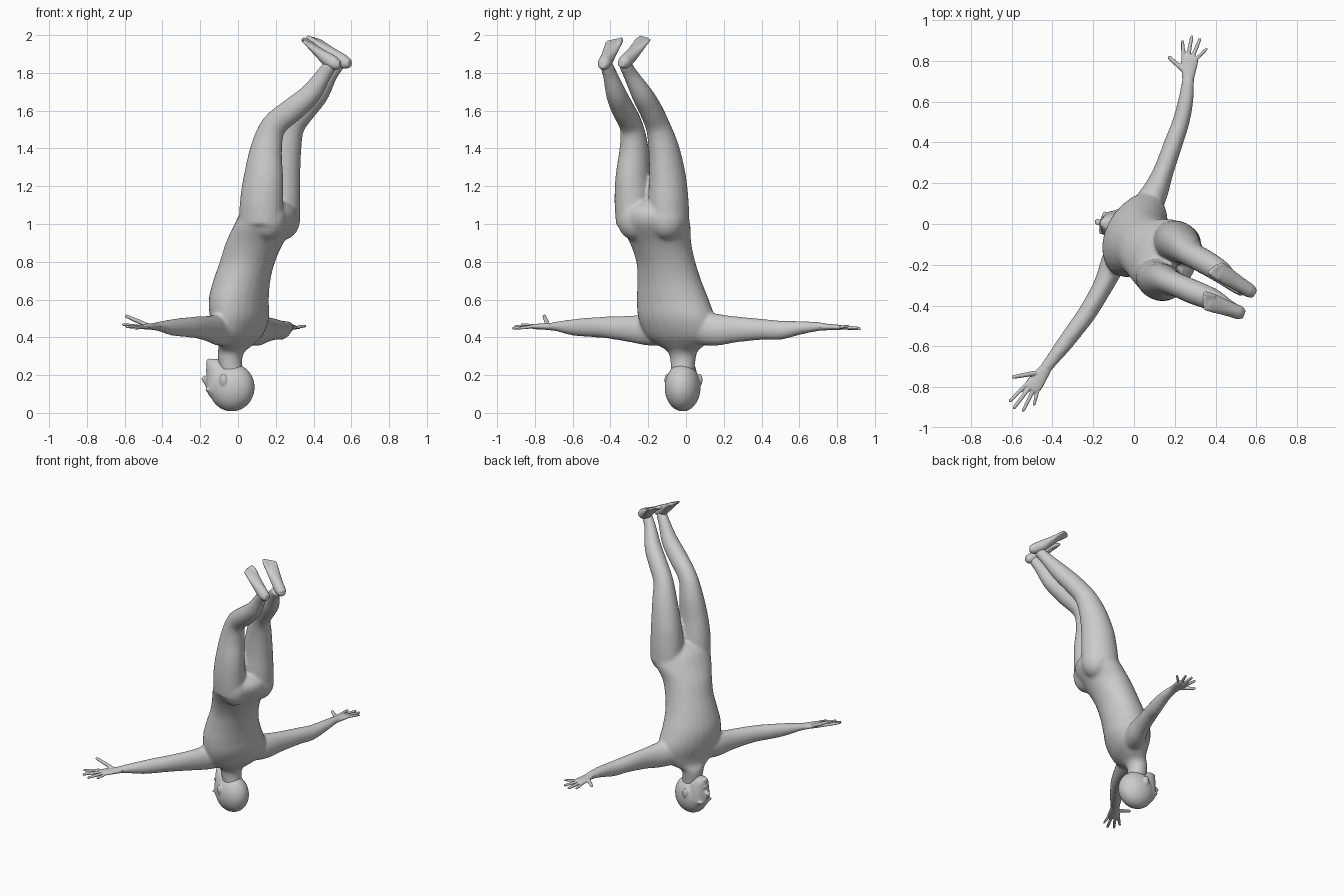
import bpy, bmesh, math
from mathutils import Vector, Matrix

UP = Vector((0, 0, 1))
SIDE = Vector((.44, .9, 0)).normalized()      # body's right-to-left axis


def spline(rows, steps=4):
    """Catmull-Rom resampling of rows of numbers."""
    rows = [Vector(r) for r in rows]
    out = []
    for i in range(len(rows) - 1):
        a, b, c, d = rows[max(i - 1, 0)], rows[i], rows[i + 1], rows[min(i + 2, len(rows) - 1)]
        for k in range(steps):
            t = k / steps
            out.append(.5 * (2 * b + (c - a) * t + (2 * a - 5 * b + 4 * c - d) * t * t
                             + (3 * b - a - 3 * c + d) * t ** 3))
    return out + [rows[-1]]


def tube(bm, rows, side, flat=False, n=24):
    """Loft ellipses; each row is x, y, z, half width along side, half depth."""
    rows = spline(rows)
    rings = []
    for i, r in enumerate(rows):
        tan = (rows[min(i + 1, len(rows) - 1)] - rows[max(i - 1, 0)])[:3]
        tan = UP if flat else Vector(tan).normalized()
        s = (side - tan * side.dot(tan)).normalized()
        d = tan.cross(s)
        c = Vector(r[:3])
        rings.append([bm.verts.new(c + s * r[3] * math.cos(a) + d * r[4] * math.sin(a))
                      for a in (2 * math.pi * k / n for k in range(n))])
    for p, q in zip(rings, rings[1:]):
        for k in range(n):
            bm.faces.new((p[k], p[k - 1], q[k - 1], q[k]))
    bm.faces.new(rings[0])
    bm.faces.new(rings[-1])


def ball(bm, c, r, yaw=0):
    m = Matrix.Translation(c) @ Matrix.Rotation(yaw, 4, 'Z') @ Matrix.Diagonal((*r, 1))
    bmesh.ops.create_uvsphere(bm, u_segments=32, v_segments=20, radius=1, matrix=m)


def digit(bm, a, b, r):
    """Finger or toe with a rounded tip."""
    a, b = Vector(a), Vector(b)
    tip = b - (b - a).normalized() * r * .8
    side = UP if abs((b - a).normalized().z) < .8 else SIDE
    tube(bm, [(*a, r, r), (*a.lerp(tip, .5), r * 1.02, r * 1.02), (*tip, r * .85, r * .85)], side, n=12)
    ball(bm, tip, (r * .85,) * 3)


def fuse(name, bm, voxel, smooth):
    """Merge overlapping parts into one skin."""
    bmesh.ops.recalc_face_normals(bm, faces=bm.faces[:])
    me = bpy.data.meshes.new(name)
    bm.to_mesh(me)
    bm.free()
    ob = bpy.data.objects.new(name, me)
    bpy.context.collection.objects.link(ob)
    m = ob.modifiers.new("fuse", 'REMESH')
    m.mode = 'VOXEL'
    m.voxel_size = voxel
    m.use_smooth_shade = True
    s = ob.modifiers.new("soften", 'SMOOTH')
    s.factor = .5
    s.iterations = smooth


# torso and neck
body = bmesh.new()
tube(body, [(-.03, -.018, .2, .06, .06), (-.042, -.016, .28, .068, .063),
            (-.035, -.018, .325, .082, .07), (-.012, -.025, .36, .135, .08),
            (.005, -.035, .41, .19, .105), (.008, -.05, .5, .215, .138),
            (.004, -.07, .6, .2, .148), (.02, -.088, .7, .175, .145),
            (.05, -.107, .8, .16, .143), (.088, -.135, .9, .166, .15),
            (.145, -.165, 1.0, .195, .155), (.165, -.18, 1.07, .18, .135),
            (.17, -.185, 1.12, .1, .08)], SIDE, flat=True)
# buttocks
ball(body, (.235, -.1, 1.03), (.095, .1, .115))
ball(body, (.16, -.275, 1.03), (.095, .09, .115))
# legs
tube(body, [(.21, -.085, 1.0, .1, .12), (.215, -.093, 1.12, .104, .118),
            (.225, -.098, 1.25, .095, .108), (.25, -.118, 1.4, .08, .088),
            (.285, -.15, 1.52, .063, .071), (.355, -.19, 1.61, .06, .065),
            (.425, -.235, 1.69, .055, .058), (.487, -.293, 1.79, .038, .042),
            (.535, -.325, 1.85, .034, .036)], SIDE)
tube(body, [(.12, -.27, 1.0, .095, .12), (.125, -.275, 1.12, .1, .118),
            (.135, -.28, 1.25, .09, .108), (.15, -.275, 1.4, .075, .086),
            (.19, -.29, 1.52, .06, .069), (.295, -.335, 1.61, .06, .064),
            (.385, -.37, 1.69, .054, .056), (.453, -.402, 1.79, .038, .042),
            (.495, -.425, 1.85, .034, .036)], SIDE)
# arms
tube(body, [(.05, .06, .45, .09, .08), (.105, .16, .44, .085, .064),
            (.145, .26, .442, .07, .05), (.195, .4, .442, .056, .046),
            (.23, .5, .438, .051, .042), (.253, .6, .45, .037, .038),
            (.265, .7, .457, .024, .031), (.268, .74, .455, .019, .033)], UP)
tube(body, [(-.05, -.1, .45, .09, .08), (-.1, -.19, .44, .085, .064),
            (-.15, -.3, .445, .07, .05), (-.225, -.43, .453, .057, .046),
            (-.29, -.52, .453, .051, .043), (-.35, -.6, .453, .043, .039),
            (-.42, -.69, .458, .025, .031), (-.445, -.725, .455, .019, .033)], UP)
fuse("body", body, .01, 8)

# head, upside down and facing -x
head = bmesh.new()
fwd = Vector((-.98, .19, 0))
lat = Vector((.19, .98, 0))
yaw = math.atan2(-.19, .98)
mid = Vector((-.033, -.018, 0))


def on_head(f, s, z):
    return mid + fwd * f + lat * s + UP * z


ball(head, on_head(0, 0, .135), (.122, .094, .127), yaw)
tube(head, [(*on_head(.05, 0, .06), .045, .045), (*on_head(.06, 0, .11), .07, .072),
            (*on_head(.063, 0, .17), .07, .072), (*on_head(.066, 0, .225), .06, .068),
            (*on_head(.085, 0, .262), .042, .05), (*on_head(.098, 0, .285), .022, .026)],
     lat, flat=True)
tube(head, [(*on_head(.125, 0, .13), .01, .012), (*on_head(.14, 0, .16), .011, .013),
            (*on_head(.15, 0, .183), .016, .015), (*on_head(.137, 0, .196), .014, .01)],
     lat, flat=True, n=12)                                  # nose
ball(head, on_head(.126, 0, .228), (.014, .027, .014), yaw)  # lips
ball(head, on_head(.118, 0, .272), (.02, .024, .016), yaw)   # chin
for s in (-1, 1):
    ball(head, on_head(.122, .03 * s, .122), (.014, .03, .01), yaw)           # brow
    ball(head, on_head(.03, .088 * s, .175), (.021, .013, .033), yaw + .4 * s)  # ear
fuse("head", head, .006, 4)


def hand(name, wrist, knuckle, tips, thumb):
    bm = bmesh.new()
    w, k = Vector(wrist), Vector(knuckle)
    tips = [Vector(t) for t in tips]
    across = (k - w).cross(UP).normalized()
    if across.dot(tips[0] - tips[3]) < 0:
        across.negate()
    tube(bm, [(*w, .021, .029), (*w.lerp(k, .35), .017, .035),
              (*w.lerp(k, .75), .015, .042), (*k, .011, .038)], UP)
    for tip, off, r in zip(tips, (.031, .011, -.01, -.03), (.0095, .01, .0095, .0085)):
        digit(bm, k + across * off - (k - w) * .12, tip, r)
    digit(bm, w.lerp(k, .3) + across * .015, Vector(thumb), .0115)
    fuse(name, bm, .0045, 2)


hand("left_hand", (.265, .71, .456), (.275, .825, .452),
     [(.238, .902, .447), (.285, .926, .445), (.325, .912, .45), (.36, .862, .46)],
     (.168, .822, .452))
hand("right_hand", (-.43, -.705, .457), (-.505, -.81, .457),
     [(-.612, -.872, .468), (-.592, -.907, .456), (-.546, -.92, .448), (-.492, -.892, .447)],
     (-.598, -.752, .515))


def foot(name, heel, toe, inner):
    bm = bmesh.new()
    h, t = Vector(heel), Vector(toe)
    f = t - h
    across = Vector((-f.y, f.x, 0)).normalized()
    if across.dot(SIDE) * inner < 0:
        across.negate()
    n = f.normalized().cross(across)
    if n.z < 0:
        n.negate()
    rows = [(.03, .026, .02, .02), (.12, .036, .034, .034), (.3, .036, .036, .036),
            (.5, .028, .04, .028), (.7, .018, .045, .019), (.83, .012, .043, .012)]
    tube(bm, [(*(h + f * u - n * d), w, th) for u, d, w, th in rows], across)
    for off, end, r in ((.031, 1, .0145), (.011, .99, .0105), (-.007, .965, .01),
                        (-.023, .935, .0095), (-.037, .9, .009)):
        digit(bm, h + f * .76 + across * off - n * .013, h + f * end + across * off - n * .01, r)
    fuse(name, bm, .0055, 3)


foot("left_foot", (.61, -.355, 1.872), (.385, -.21, 2.0), -1)
foot("right_foot", (.56, -.45, 1.865), (.335, -.37, 1.99), 1)
